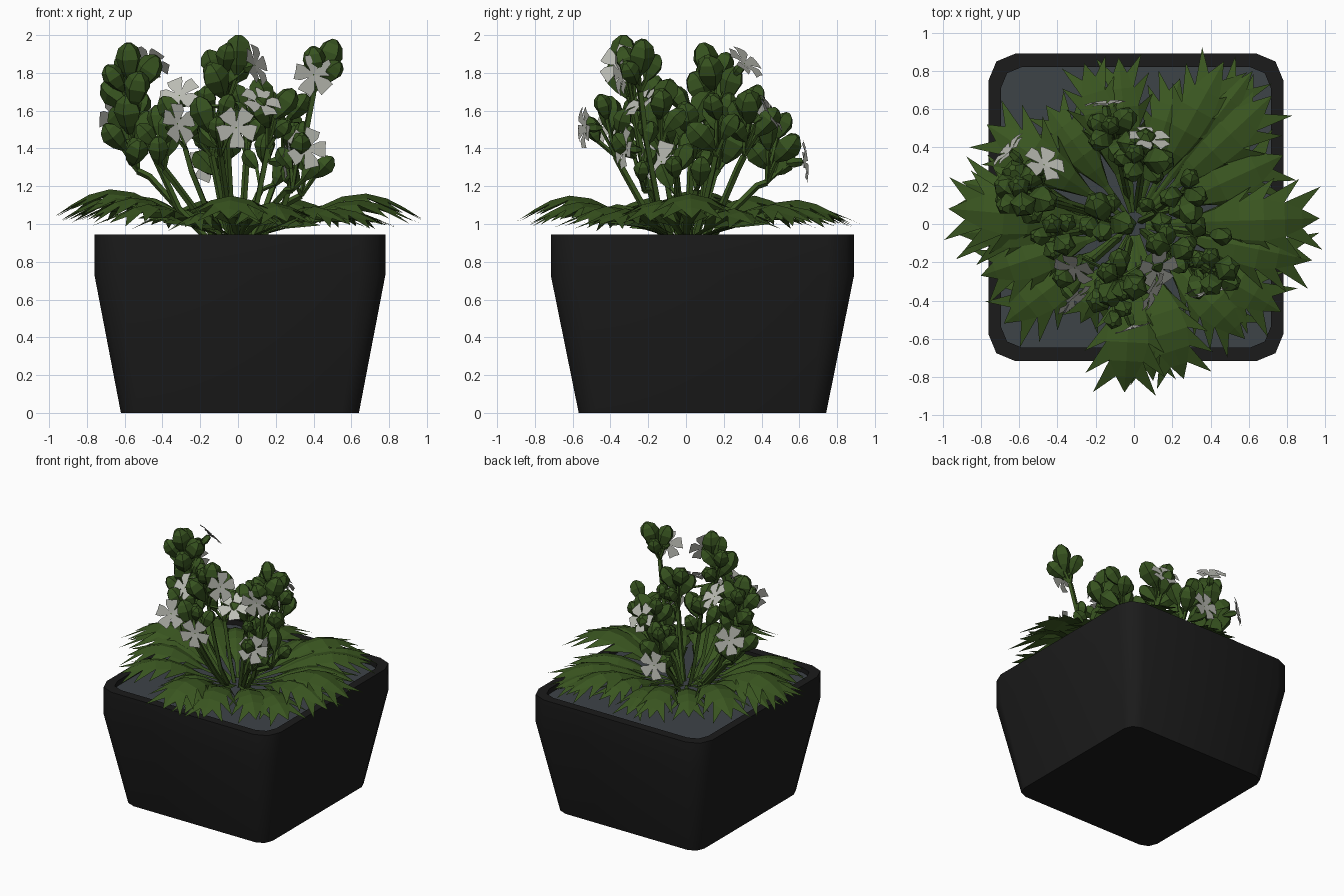
import bpy, bmesh, math, random
from mathutils import Vector

if "Cube" in bpy.data.objects:
    bpy.data.objects.remove(bpy.data.objects["Cube"])

random.seed(11)


def material(name, rgb):
    m = bpy.data.materials.new(name)
    m.diffuse_color = (*rgb, 1)
    m.use_nodes = True
    m.node_tree.nodes["Principled BSDF"].inputs["Base Color"].default_value = m.diffuse_color
    return m


POT = material("charcoal", (0.0110, 0.0110, 0.0110))
SOIL = material("slate soil", (0.048, 0.056, 0.064))
LEAF = material("leaf green", (0.042, 0.092, 0.0145))
BUD = material("bud green", (0.038, 0.086, 0.014))
WHITE = material("petal white", (0.50, 0.51, 0.46))


def finish(bm, name, mats, smooth=None):
    me = bpy.data.meshes.new(name)
    bm.to_mesh(me)
    bm.free()
    for m in mats:
        me.materials.append(m)
    if smooth:
        me.polygons.foreach_set("use_smooth", [True] * len(me.polygons))
        me.set_sharp_from_angle(angle=math.radians(smooth))
    ob = bpy.data.objects.new(name, me)
    bpy.context.collection.objects.link(ob)
    return ob


def bridge(bm, a, b):
    n = len(a)
    for i in range(n):
        j = (i + 1) % n
        bm.faces.new((a[i], a[j], b[j], b[i]))


def frame(axis):
    axis = axis.normalized()
    ref = Vector((0, 0, 1)) if abs(axis.z) < 0.9 else Vector((1, 0, 0))
    u = axis.cross(ref).normalized()
    return axis, u, axis.cross(u)


# Rounded rectangle ring for the pot
def pot_ring(bm, hx, hy, r, z):
    ring = []
    for k, (sx, sy) in enumerate(((1, 1), (-1, 1), (-1, -1), (1, -1))):
        for s in range(3):
            a = math.radians(90 * k + 45 * s)
            ring.append(bm.verts.new((0.01 + sx * (hx - r) + r * math.cos(a),
                                      0.087 + sy * (hy - r) + r * math.sin(a), z)))
    return ring


# Pot shell
bm = bmesh.new()
rings = [pot_ring(bm, *p) for p in ((0.63, 0.655, 0.09, 0), (0.77, 0.803, 0.14, 0.73),
                                    (0.77, 0.803, 0.14, 0.945), (0.705, 0.733, 0.11, 0.945),
                                    (0.705, 0.733, 0.11, 0.88))]
for a, b in zip(rings, rings[1:]):
    bridge(bm, a, b)
bm.faces.new(rings[0][::-1])
finish(bm, "pot", [POT], 50)

# Soil surface
bm = bmesh.new()
bm.faces.new(pot_ring(bm, 0.705, 0.733, 0.11, 0.905))
finish(bm, "soil", [SOIL])

# Toothed leaves: rows of (position along leaf, height, inner half width, tooth half width)
ROWS = ((0.0, 0.00, 0.012, 0), (0.26, 0.08, 0.022, 0.09), (0.40, 0.155, 0.06, 0.16),
        (0.54, 0.21, 0.09, 0.20), (0.68, 0.225, 0.10, 0.19), (0.80, 0.20, 0.08, 0.15),
        (0.90, 0.155, 0.045, 0.085))


def add_leaf(bm, tx, ty, width=1.0, lift=1.0):
    tip = Vector((tx, ty, 0))
    d = tip.normalized()
    side = Vector((-d.y, d.x, 0))
    base = d * 0.06
    length = tip.length - 0.06

    def point(t, h, w, droop):
        return bm.verts.new(base + d * (t * length) + side * w * width
                            + Vector((0, 0, 0.925 + h * lift - droop)))

    mid = [point(t, h, 0, 0) for t, h, _, _ in ROWS]
    end = point(1.0, 0.10, 0, 0)
    for s in (1, -1):
        edge = [point(t, h, s * w, w * 0.25) for t, h, w, _ in ROWS]

        def face(*v):
            bm.faces.new(v if s < 0 else v[::-1])
        for i in range(len(ROWS) - 1):
            face(mid[i], edge[i], edge[i + 1], mid[i + 1])
            if i:
                # Long forward tooth
                t, h, _, w = ROWS[i]
                tooth = point(t + 0.21, ROWS[i + 1][1] - 0.02, s * w, w * 0.3)
                face(edge[i], tooth, edge[i + 1])
        face(mid[-1], edge[-1], end)


bm = bmesh.new()
for leaf in ((-0.08, 0.87, 0.8, 0.8), (-0.26, 0.84, 0.8, 0.9), (0.24, 0.76, 0.8, 0.75),
             (0.47, 0.85, 0.9, 0.9), (0.72, 0.67, 1.0, 0.8), (0.78, 0.36, 1.0, 0.7),
             (0.97, 0.03, 1.1, 1.05), (0.93, -0.19, 1.0, 0.9), (0.77, -0.46, 1.0, 0.7),
             (0.58, -0.60, 0.9, 0.75), (0.26, -0.81, 1.0, 0.85), (-0.05, -0.88, 1.1, 1.0),
             (-0.28, -0.52, 0.7, 0.6), (-0.68, -0.52, 1.0, 0.8), (-0.80, -0.27, 1.0, 0.95),
             (-0.97, 0.08, 1.1, 1.15), (-0.90, 0.22, 0.9, 0.95), (-0.77, 0.52, 1.0, 1.0),
             (-0.46, 0.62, 0.8, 0.7), (0.62, 0.80, 0.8, 0.75), (-0.93, -0.05, 0.9, 1.0),
             (0.10, -0.82, 0.8, 0.8)):
    add_leaf(bm, *leaf)
finish(bm, "leaves", [LEAF])

# Stems are one beveled curve with many strands
stem_data = bpy.data.curves.new("stems", "CURVE")
stem_data.dimensions = "3D"
stem_data.bevel_depth = 0.015
stem_data.bevel_resolution = 0
stem_data.use_fill_caps = True
stem_data.materials.append(LEAF)
bpy.context.collection.objects.link(bpy.data.objects.new("stems", stem_data))


def strand(points, radius=1.0):
    sp = stem_data.splines.new("POLY")
    sp.points.add(len(points) - 1)
    for q, p in zip(sp.points, points):
        q.co = (*p, 1)
        q.radius = radius
    sp.use_smooth = False


# Closed buds: five-sided lathed lumps
def add_bud(bm, centre, axis, size):
    axis, u, v = frame(axis)
    spin = random.random() * 6
    rings = []
    for h, r in ((-0.1, 0.014), (-0.05, 0.048), (0.02, 0.072), (0.07, 0.055), (0.1, 0.018)):
        rings.append([bm.verts.new(centre + (axis * h + (u * math.cos(a) + v * math.sin(a)) * r) * size)
                      for a in (spin + k * math.tau / 5 for k in range(5))])
    for a, b in zip(rings, rings[1:]):
        bridge(bm, a, b)
    bm.faces.new(rings[0][::-1])
    bm.faces.new(rings[-1])
    return centre - axis * 0.09 * size


# Flower heads: x, y, z, number of buds, size, vertical spread
HEADS = ((-0.57, 0.15, 1.77, 7, 1.1, 0.09), (-0.57, 0.18, 1.50, 7, 1.0, 0.12),
         (-0.42, -0.06, 1.47, 5, 0.9, 0.08), (-0.07, -0.30, 1.80, 5, 1.0, 0.08),
         (-0.10, -0.40, 1.54, 5, 0.9, 0.08), (0.43, -0.26, 1.84, 4, 0.95, 0.04),
         (0.31, -0.24, 1.38, 4, 0.85, 0.1), (0.17, -0.14, 1.59, 5, 0.9, 0.09),
         (-0.10, 0.46, 1.42, 6, 0.9, 0.1), (0.05, 0.33, 1.56, 6, 1.0, 0.1),
         (0.26, 0.17, 1.54, 4, 0.9, 0.08), (0.13, 0.06, 1.34, 3, 0.8, 0.06),
         (-0.30, -0.27, 1.55, 2, 0.8, 0.05), (-0.15, 0.03, 1.56, 5, 1.0, 0.1),
         (0.36, -0.05, 1.30, 3, 0.8, 0.05))
bm = bmesh.new()
joints = []
for x, y, z, n, size, spread in HEADS:
    c = Vector((x, y, z))
    joint = Vector((x * 0.93, y * 0.93, z - spread - 0.1))
    joints.append(joint)
    strand([(x * 0.25, y * 0.25, 0.90), (x * 0.55, y * 0.55, 1.08),
            (x * 0.82, y * 0.82, 1.1 + (z - 1.25) * 0.6), joint], 1.2)
    start = random.random() * 6
    for k in range(n):
        a = start + k * 2.4
        e = -1 + 2 * k / (n - 1)
        reach = random.uniform(0.06, 0.10) * (1 - 0.35 * max(0, e))
        out = Vector((math.cos(a), math.sin(a), 0))
        p = c + out * reach + Vector((0, 0, e * spread))
        foot = add_bud(bm, p, out * random.uniform(0.2, 0.8) + Vector((0, 0, 0.8 + 0.2 * e)),
                       size * random.uniform(0.75, 1.1))
        strand([joint, foot], 0.8)
# Tallest bud
strand([joints[3], add_bud(bm, Vector((0, -0.33, 1.895)), Vector((0.05, 0, 1)), 1.05)], 0.8)
finish(bm, "buds", [BUD])

# Open five-petal flowers: position and facing
FLOWERS = ((-0.65, 0.38, 1.57, -1, 0.9, 0.3), (-0.47, 0.31, 1.85, 0.5, 0.8, 0.9),
           (0.08, 0.44, 1.58, 0.2, 1, 0.6), (-0.15, 0.62, 1.33, -0.1, 1, 0.1),
           (0.40, -0.34, 1.79, 0.3, -1, -0.1), (-0.01, -0.53, 1.51, 0.3, -1, 0.0),
           (0.25, -0.13, 1.33, 1, -0.2, 0), (0.36, -0.32, 1.40, 0.4, -1, 0.1),
           (0.12, -0.23, 1.64, 0.4, -0.7, 0.9), (0.09, -0.35, 1.84, 1, -0.5, 0.3),
           (-0.31, -0.23, 1.68, -0.4, -0.9, 0.7), (-0.32, -0.39, 1.53, 0.8, -0.9, 0.3))
bm = bmesh.new()
calyx = bmesh.new()
for x, y, z, *facing in FLOWERS:
    p = Vector((x, y, z))
    n, u, v = frame(Vector(facing))
    joint = min(joints, key=lambda j: (j - p).length)
    strand([joint, p - n * 0.08, p], 0.7)
    spin = random.random() * 2
    for k in range(5):
        a = spin + k * math.tau / 5
        d = u * math.cos(a) + v * math.sin(a)
        s = n.cross(d)
        bm.faces.new([bm.verts.new(p + d * r + s * w + n * h) for r, w, h in
                      ((0.004, -0.008, 0.0), (0.07, -0.040, 0.018), (0.108, -0.042, 0.010),
                       (0.106, 0.0, 0.014), (0.108, 0.042, 0.010), (0.07, 0.040, 0.018),
                       (0.004, 0.008, 0.0))])
    # Green cup behind the petals
    cups = [[calyx.verts.new(p - n * h + (u * math.cos(a) + v * math.sin(a)) * r)
             for a in (k * math.tau / 5 for k in range(5))]
            for h, r in ((0.09, 0.012), (0.05, 0.028), (0.005, 0.02))]
    bridge(calyx, cups[0], cups[1])
    bridge(calyx, cups[1], cups[2])
finish(bm, "flowers", [WHITE])
finish(calyx, "flower_cups", [BUD])
